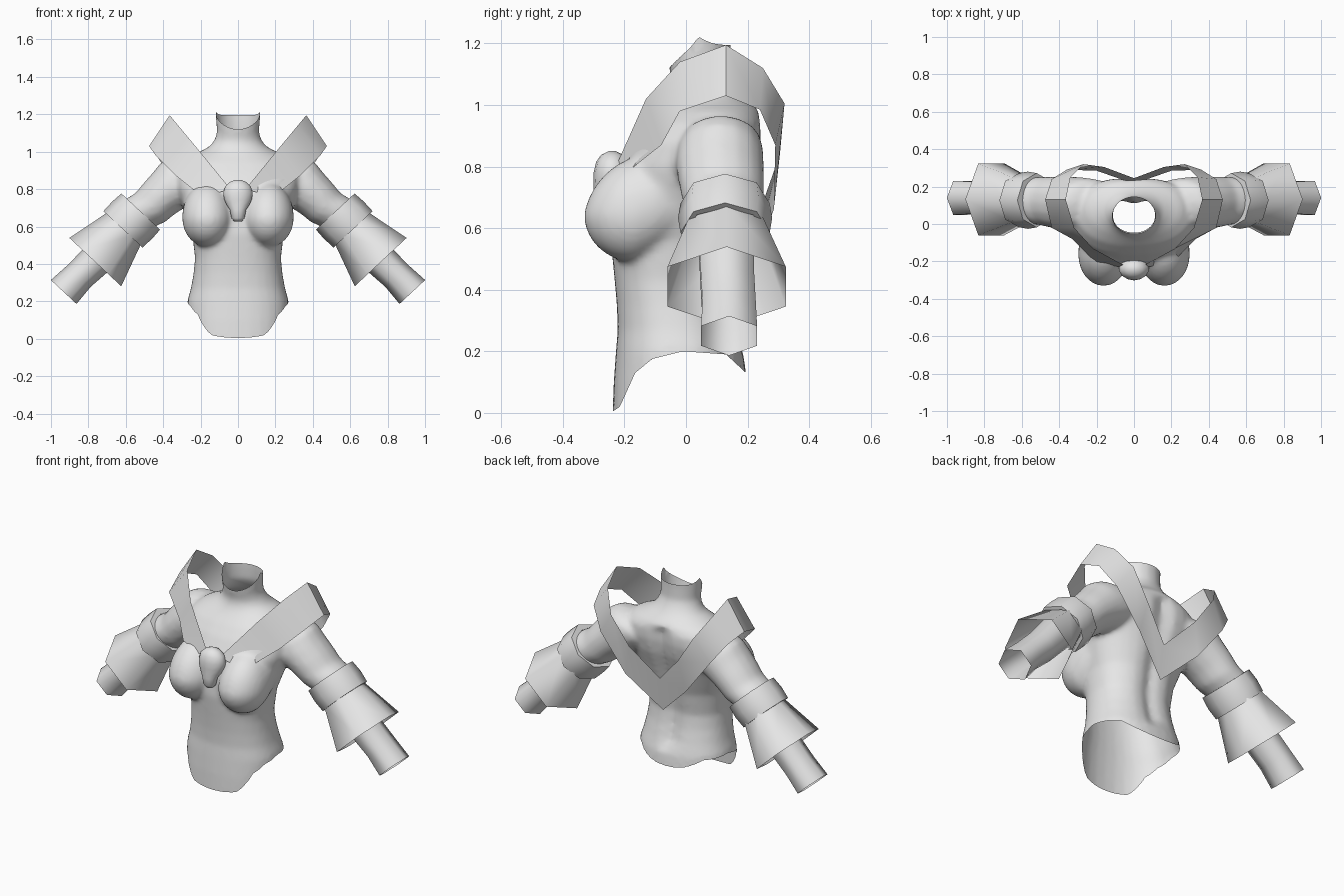
import bpy, bmesh, math

if "Cube" in bpy.data.objects:
    bpy.data.objects.remove(bpy.data.objects["Cube"])

grey = bpy.data.materials.new("light_grey")
grey.diffuse_color = (0.8, 0.8, 0.8, 1)
grey.use_nodes = True
grey.node_tree.nodes["Principled BSDF"].inputs["Base Color"].default_value = grey.diffuse_color


def finish(name, bm, angle=50):
    bmesh.ops.recalc_face_normals(bm, faces=bm.faces)
    me = bpy.data.meshes.new(name)
    bm.to_mesh(me)
    bm.free()
    me.materials.append(grey)
    ob = bpy.data.objects.new(name, me)
    bpy.context.collection.objects.link(ob)
    bpy.ops.object.select_all(action='DESELECT')
    ob.select_set(True)
    bpy.context.view_layer.objects.active = ob
    bpy.ops.object.shade_smooth_by_angle(angle=math.radians(angle))
    return ob


def loft(bm, rings, closed=True, caps=False):
    """Skin a list of equally long point rows."""
    rows = [[bm.verts.new(p) for p in r] for r in rings]
    n = len(rows[0])
    for a, b in zip(rows, rows[1:]):
        for i in range(n if closed else n - 1):
            j = (i + 1) % n
            bm.faces.new((a[i], a[j], b[j], b[i]))
    if caps:
        bm.faces.new(rows[0])
        bm.faces.new(rows[-1])


def part(name, rings, closed=True, caps=False, angle=50):
    bm = bmesh.new()
    loft(bm, rings, closed, caps)
    return finish(name, bm, angle)


def arm_rings(side, sides, stations):
    """Rings square to the slanted arm axis."""
    rows = []
    for x, y, z, r, ry in stations:
        row = []
        for i in range(sides):
            a = 2 * math.pi * i / sides
            u = r * math.cos(a)
            row.append((side * (x + .73 * u), y + ry * math.sin(a), z + .68 * u))
        rows.append(row)
    return rows


# ---- body: z, half width, front y, back y (ends overshoot, trimmed below) ----
SEG = 32
PROFILE = [(-.08, .285, -.242, .205), (.10, .28, -.235, .20), (.20, .272, -.228, .185),
           (.27, .252, -.222, .165), (.35, .238, -.225, .145),
           (.43, .23, -.232, .135), (.56, .245, -.245, .155), (.70, .29, -.235, .20),
           (.80, .325, -.21, .235), (.88, .335, -.165, .25), (.94, .305, -.12, .25),
           (.98, .255, -.085, .238), (1.005, .195, -.065, .215), (1.03, .15, -.052, .19),
           (1.06, .127, -.044, .168), (1.10, .113, -.052, .148), (1.18, .118, -.068, .145),
           (1.28, .126, -.08, .15)]
HEM = [(-.24, .003), (-.215, .02), (-.165, .13), (-.11, .175), (-.01, .2),
       (.13, .19), (.20, .125)]


def hem_z(y):
    y = min(max(y, HEM[0][0]), HEM[-1][0])
    for (y0, z0), (y1, z1) in zip(HEM, HEM[1:]):
        if y <= y1:
            return z0 + (z1 - z0) * (y - y0) / (y1 - y0)
    return HEM[-1][1]


def collar_z(x, y):
    c = (.038 - y) / math.hypot(x, y - .038)
    return 1.225 - .105 * c ** .65 if c > 0 else 1.195 + .03 * (1 + c) ** 3


rings = []
for z, hx, yf, yb in PROFILE:
    ring = []
    for i in range(SEG):
        a = 2 * math.pi * i / SEG
        s, c = math.sin(a), math.cos(a)
        e = .88 if z < .97 else 1
        x = hx * math.copysign(abs(s) ** e, s)
        y = (yf + yb) / 2 - (yb - yf) / 2 * math.copysign(abs(c) ** e, c)
        # spine groove
        if c < 0 and .2 < z < .96:
            y -= .03 * math.exp(-(x / .05) ** 2)
        ring.append((x, y, z))
    rings.append(ring)
bm = bmesh.new()
loft(bm, rings, caps=True)
for side in (1, -1):
    # upper arm, running into the shoulder
    loft(bm, arm_rings(side, 16, [
        (.16, .12, .875, .10, .105), (.22, .118, .875, .13, .125), (.26, .112, .868, .145, .136),
        (.31, .11, .84, .146, .143), (.36, .11, .80, .131, .144), (.42, .115, .75, .119, .14),
        (.47, .12, .70, .112, .134), (.53, .125, .67, .109, .127),
        (.60, .13, .60, .09, .10)]), caps=True)
    # bust, fuller on top and drawn out backwards under the arm
    ball = bmesh.ops.create_uvsphere(bm, u_segments=24, v_segments=16, radius=1)
    for v in ball['verts']:
        x, y, z = v.co
        up, back = max(z, 0), max(y, 0)
        v.co = (side * (.163 + .136 * x), -.165 + (.26 if y > 0 else .168) * y + .035 * up,
                .645 + (.19 if z > 0 else .156) * z + .09 * back)
raw = finish("body_source", bm)

# fuse the volumes into one soft skin
mod = raw.modifiers.new("fuse", 'REMESH')
mod.mode = 'VOXEL'
mod.voxel_size = .013
mod = raw.modifiers.new("soften", 'SMOOTH')
mod.factor = .5
mod.iterations = 10
fused = bpy.data.meshes.new_from_object(
    raw.evaluated_get(bpy.context.evaluated_depsgraph_get()))
bpy.data.objects.remove(raw)

# trim the hem and collar open, then pull the rims onto their curves
bm = bmesh.new()
bm.from_mesh(fused)
bpy.data.meshes.remove(fused)
cut = [v for v in bm.verts if (abs(v.co.x) < .4 and v.co.z < .3 and v.co.z < hem_z(v.co.y))
       or (v.co.z > 1.08 and v.co.z > collar_z(v.co.x, v.co.y))]
bmesh.ops.delete(bm, geom=cut, context='VERTS')
for v in bm.verts:
    if v.is_boundary:
        v.co.z = hem_z(v.co.y) if v.co.z < .5 else collar_z(v.co.x, v.co.y)
finish("body", bm, 70)

# ---- sleeves ----
for side, tag in ((1, "left"), (-1, "right")):
    part(tag + "_forearm", arm_rings(side, 6, [
        (.60, .13, .60, .10, .105), (.76, .135, .42, .09, .10),
        (.85, .14, .335, .085, .10), (.932, .14, .25, .094, .105)]), angle=65)
    part(tag + "_arm_band", arm_rings(side, 8, [
        (.52, .127, .68, .105, .11), (.52, .127, .68, .142, .145),
        (.567, .127, .633, .146, .153), (.615, .127, .585, .143, .145),
        (.615, .127, .585, .12, .13)]))
    part(tag + "_flared_cuff", arm_rings(side, 6, [
        (.605, .13, .595, .122, .138), (.763, .132, .41, .19, .222)]), angle=65)

# ---- standing sash: upper edge and lower edge, front to back ----
UPPER = [(.04, -.228, .80), (.22, -.13, 1.02), (.32, -.02, 1.14), (.365, .13, 1.195),
         (.34, .25, 1.12), (.27, .32, 1.005), (.16, .305, .84), (0, .245, .67)]
LOWER = [(.19, -.222, .758), (.33, -.08, .87), (.44, -.02, .98), (.475, .13, 1.03),
         (.44, .24, .985), (.36, .29, .87), (.20, .285, .66), (0, .215, .47)]
path = list(zip(UPPER, LOWER))
path += [tuple((-x, y, z) for x, y, z in pair) for pair in reversed(path[:-1])]
part("shoulder_sash", path, closed=False, angle=40)

# ---- brooch: rounded crown narrowing to a jaw: z, half width, depth, centre y ----
BROOCH = [(.628, .022, .02, -.265), (.645, .036, .032, -.265), (.69, .045, .04, -.262),
          (.715, .062, .05, -.25), (.745, .076, .058, -.243), (.78, .081, .06, -.24),
          (.815, .07, .052, -.24), (.838, .045, .036, -.24), (.85, .015, .012, -.24)]
part("brooch", [[(hx * math.sin(a * math.pi / 7), cy - d * math.cos(a * math.pi / 7), z)
                 for a in range(14)] for z, hx, d, cy in BROOCH], caps=True, angle=60)
